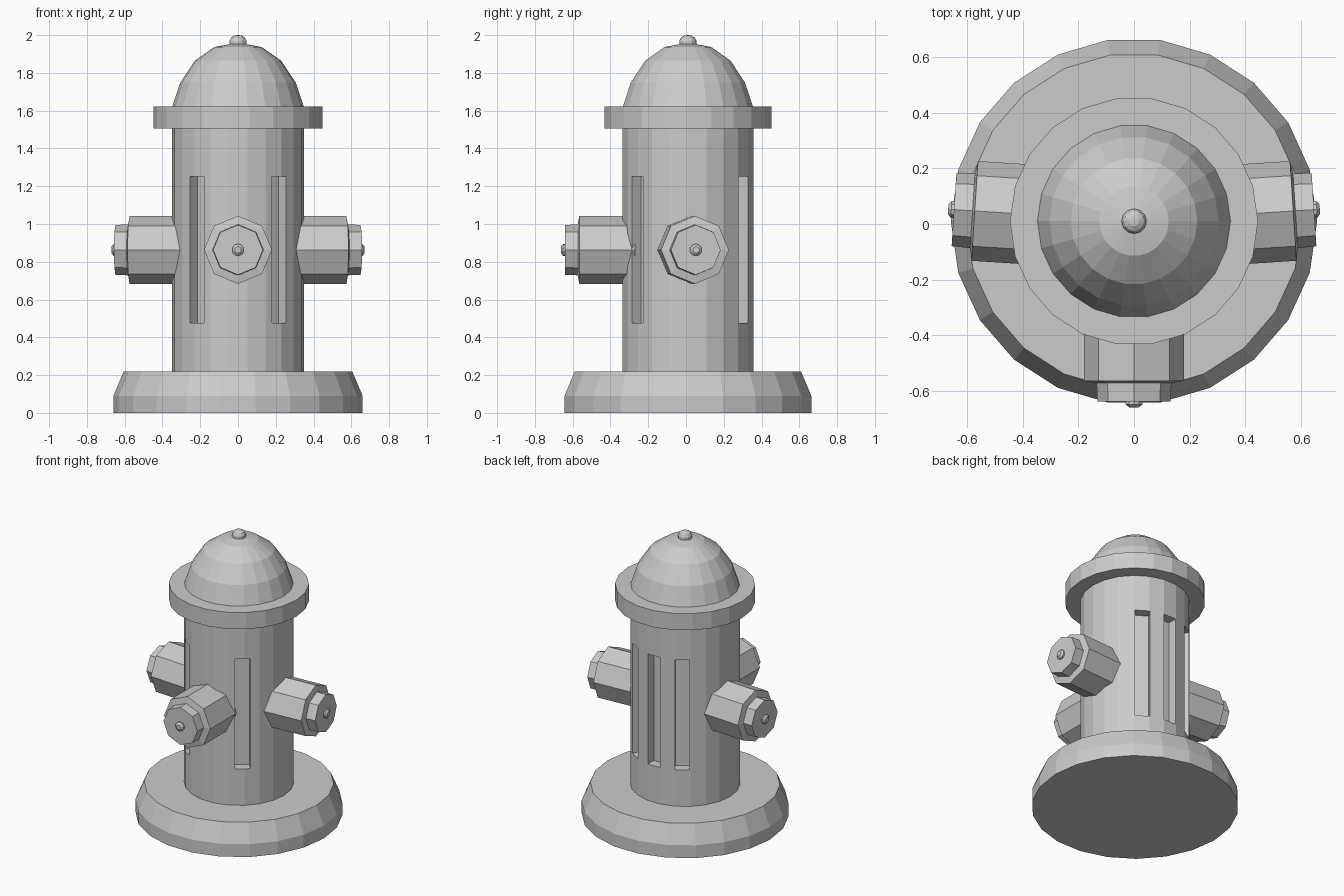
import bpy, bmesh
from math import pi, radians, cos, sin
from mathutils import Matrix

if "Cube" in bpy.data.objects:
    bpy.data.objects.remove(bpy.data.objects["Cube"])

SIDES = 22
CY = 0.01          # hydrant axis sits slightly behind the origin
NOZZLE_Z = 0.863


def make_object(name, bm):
    bmesh.ops.recalc_face_normals(bm, faces=bm.faces)
    mesh = bpy.data.meshes.new(name)
    bm.to_mesh(mesh)
    bm.free()
    obj = bpy.data.objects.new(name, mesh)
    bpy.context.collection.objects.link(obj)
    return obj


def lathe(name, profile, sides, matrix=Matrix.Translation((0, CY, 0))):
    """Revolve (radius, height) points about z, closing both ends."""
    bm = bmesh.new()
    rings = []
    for r, z in profile:
        if r == 0:
            rings.append([bm.verts.new((0, 0, z))] * sides)
        else:
            rings.append([bm.verts.new((r * cos(2 * pi * i / sides), r * sin(2 * pi * i / sides), z))
                          for i in range(sides)])
    for low, high in zip(rings, rings[1:]):
        for i in range(sides):
            j = (i + 1) % sides
            corners = [low[i], low[j], high[j], high[i]]
            bm.faces.new(list(dict.fromkeys(corners)))
    for (r, _), ring in ((profile[0], rings[0]), (profile[-1], rings[-1])):
        if r > 0:
            bm.faces.new(ring)
    bm.transform(matrix)
    return make_object(name, bm)


# Stacked round parts
lathe("base", [(0.66, 0), (0.66, 0.09), (0.605, 0.22)], SIDES)
barrel = lathe("barrel", [(0.35, 0.21), (0.35, 1.52)], SIDES)
lathe("flange", [(0.447, 1.505), (0.447, 1.622)], SIDES)
lathe("dome", [(0.35, 1.615), (0.305, 1.75), (0.228, 1.865), (0.125, 1.937), (0, 1.96)], SIDES)
lathe("top_knob", [(0.045, 1.94), (0.045, 1.97), (0.036, 1.988), (0.018, 1.998), (0, 2.0)], 12)

# Vertical slots sunk into the barrel
bm = bmesh.new()
for angle in (-51, -129, 58, 90, 122):
    m = (Matrix.Translation((0, CY, 0)) @ Matrix.Rotation(radians(angle), 4, 'Z')
         @ Matrix.Translation((0.38, 0, 0.863)) @ Matrix.Diagonal((0.2, 0.095, 0.775, 1)))
    bmesh.ops.create_cube(bm, size=1, matrix=m)
cutter = make_object("slot_cutter", bm)
cutter.hide_render = True
mod = barrel.modifiers.new("slots", 'BOOLEAN')
mod.operation = 'DIFFERENCE'
mod.solver = 'EXACT'
mod.object = cutter
bpy.context.view_layer.objects.active = barrel
bpy.ops.object.modifier_apply(modifier=mod.name)
bpy.data.objects.remove(cutter)

# Octagonal outlets: pipe, cap and bolt
for side, angle in (("right", 3.7), ("left", 176.3), ("front", -90)):
    m = (Matrix.Translation((0, CY, NOZZLE_Z)) @ Matrix.Rotation(radians(angle), 4, 'Z')
         @ Matrix.Rotation(pi / 2, 4, 'Y'))
    lathe(side + "_outlet", [(0.18, 0.28), (0.18, 0.575), (0.135, 0.583)], 8, m)
    lathe(side + "_cap", [(0.135, 0.575), (0.132, 0.65)], 8, m)
    lathe(side + "_bolt", [(0.032, 0.64), (0.032, 0.66), (0.018, 0.671)], 10, m)
